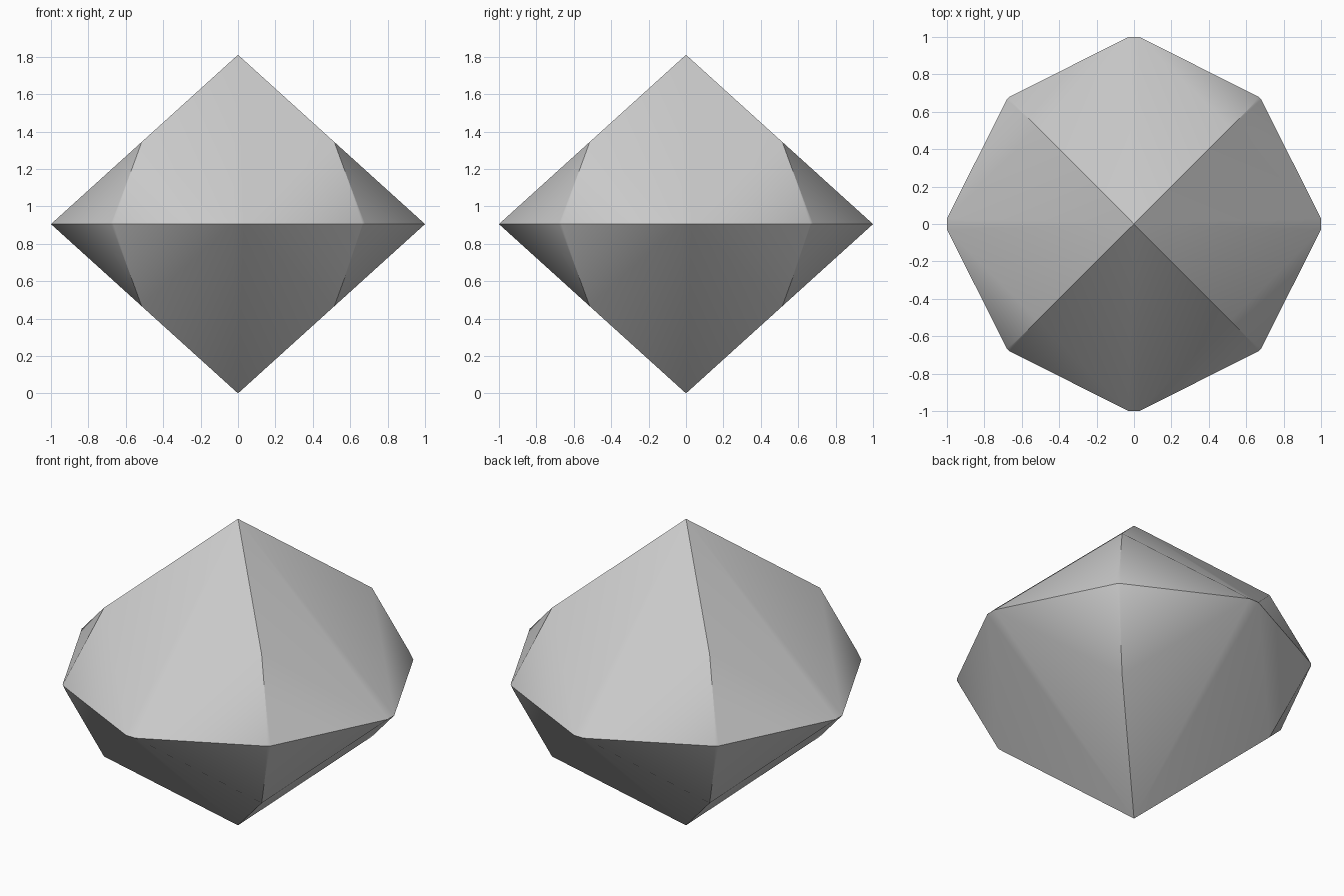
import bpy, bmesh
from mathutils import Vector, Matrix
from math import pi

cube = bpy.data.objects.get("Cube")
if cube:
    bpy.data.objects.remove(cube, do_unlink=True)

HALF = 0.905      # half height of the gem
RIM = 0.03        # half width of the blunt rim tips

# Key points of one side, measured from the middle plane
apex = Vector((0, 0, HALF))
tip = Vector((1, RIM, 0))
shoulder = Vector((0.515, 0.515, HALF * 0.485))
corner = Vector((0.675, 0.675, 0))
nick_top = corner.lerp(shoulder, 0.09)
nick_side = corner.lerp(tip, 0.015)


def flip(p):
    """Mirror a point across the side's own middle."""
    return Vector((p.x, -p.y, p.z))


def swap(p):
    """Mirror a point across the diagonal."""
    return Vector((p.y, p.x, p.z))


# Facets of one upper side: crown, girdle facets and the tiny corner nick
half_side = [(apex, tip, shoulder), (shoulder, tip, nick_side, nick_top)]
side = half_side + [tuple(flip(p) for p in f) for f in half_side]
side += [(apex, flip(tip), tip), (nick_top, nick_side, swap(nick_side))]

# Repeat around the axis, above and below
bm = bmesh.new()
for quarter in range(4):
    turn = Matrix.Rotation(quarter * pi / 2, 3, 'Z')
    for updown in (1, -1):
        for facet in side:
            pts = [turn @ p for p in facet]
            bm.faces.new([bm.verts.new((p.x, p.y, p.z * updown)) for p in pts])
bmesh.ops.remove_doubles(bm, verts=bm.verts, dist=0.001)
bmesh.ops.recalc_face_normals(bm, faces=bm.faces)

# Smooth facets, with crisp girdle and diagonal ridges
for face in bm.faces:
    face.smooth = True
for edge in bm.edges:
    ends = [v.co for v in edge.verts]
    girdle = all(abs(c.z) < 0.001 for c in ends)
    ridge = all(abs(abs(c.x) - abs(c.y)) < 0.001 for c in ends)
    edge.smooth = not (girdle or ridge)
bmesh.ops.translate(bm, verts=bm.verts, vec=(0, 0, HALF))

mesh = bpy.data.meshes.new("gem")
bm.to_mesh(mesh)
bm.free()
gem = bpy.data.objects.new("gem", mesh)
bpy.context.collection.objects.link(gem)

# Plain grey material
grey = bpy.data.materials.new("light_grey")
grey.use_nodes = True
color = (0.6, 0.6, 0.6, 1)
grey.diffuse_color = color
for node in grey.node_tree.nodes:
    if node.type == 'BSDF_PRINCIPLED':
        node.inputs["Base Color"].default_value = color
mesh.materials.append(grey)
